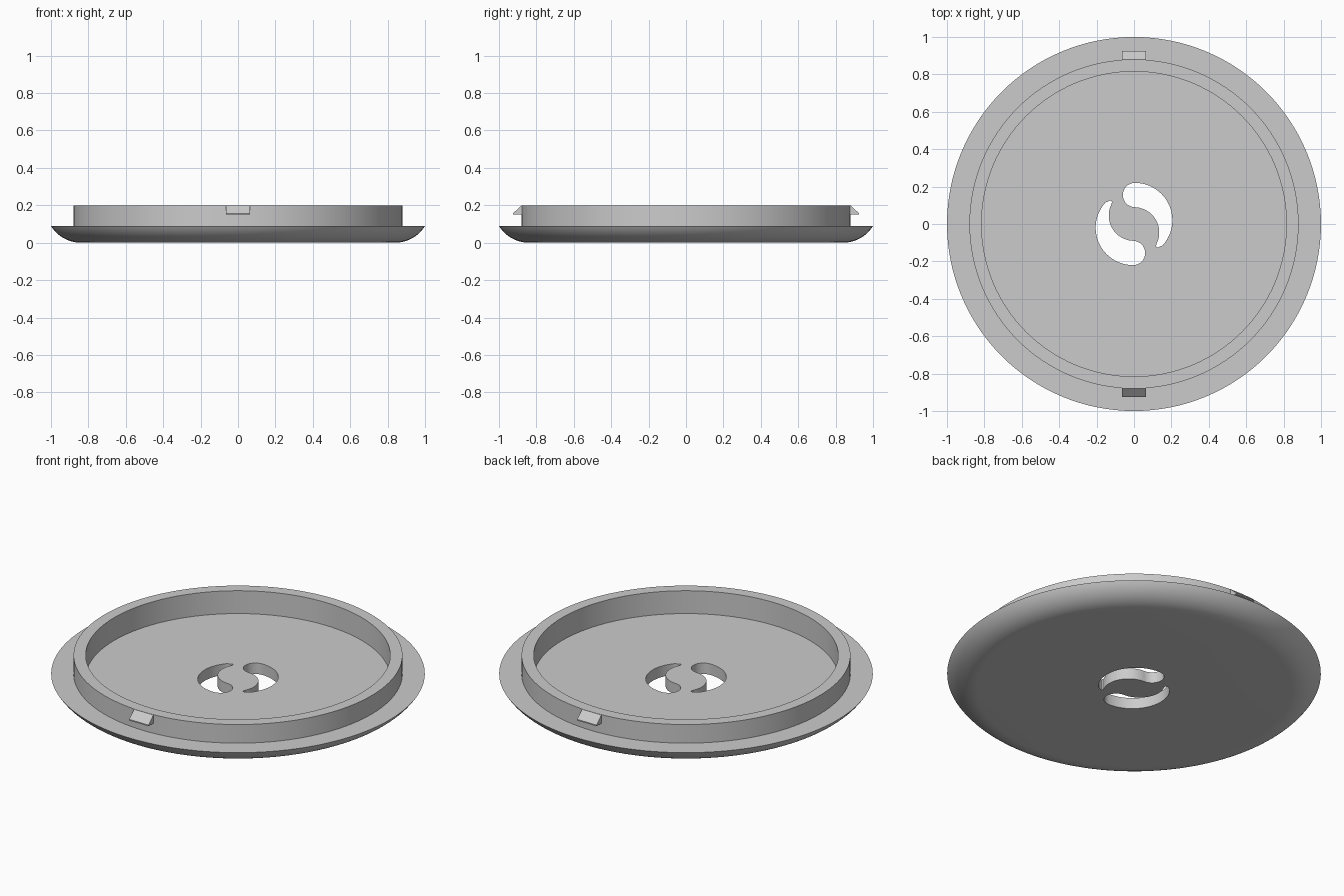
import bpy, bmesh
from math import sin, cos, tau, radians
from mathutils import Matrix

cube = bpy.data.objects.get("Cube")
if cube:
    bpy.data.objects.remove(cube)

SEGMENTS = 128
RIM_Z, TOP_Z, FLOOR_Z = 0.09, 0.2, 0.065

grey = bpy.data.materials.new("light grey plastic")
grey.use_nodes = True
colour = (0.6, 0.6, 0.6, 1)
grey.diffuse_color = colour
grey.node_tree.nodes["Principled BSDF"].inputs["Base Color"].default_value = colour


def finish(name, bm):
    bmesh.ops.recalc_face_normals(bm, faces=bm.faces)
    mesh = bpy.data.meshes.new(name)
    bm.to_mesh(mesh)
    bm.free()
    mesh.materials.append(grey)
    obj = bpy.data.objects.new(name, mesh)
    bpy.context.collection.objects.link(obj)
    return obj


def shade(obj):
    bpy.ops.object.select_all(action='DESELECT')
    obj.select_set(True)
    bpy.context.view_layer.objects.active = obj
    bpy.ops.object.shade_smooth_by_angle(angle=radians(30))


def lathe(name, profile):
    """Turn (radius, height) points about z and cap both ends."""
    bm = bmesh.new()
    rings = [[bm.verts.new((r * cos(tau * i / SEGMENTS), r * sin(tau * i / SEGMENTS), z))
              for i in range(SEGMENTS)] for r, z in profile]
    for a, b in zip(rings, rings[1:]):
        for i in range(SEGMENTS):
            j = (i + 1) % SEGMENTS
            bm.faces.new((a[i], a[j], b[j], b[i]))
    bm.faces.new(rings[0])
    bm.faces.new(rings[-1])
    return finish(name, bm)


def prism(name, points, vector):
    bm = bmesh.new()
    face = bm.faces.new([bm.verts.new(p) for p in points])
    new = bmesh.ops.extrude_face_region(bm, geom=[face])["geom"]
    bmesh.ops.translate(bm, vec=vector,
                        verts=[v for v in new if isinstance(v, bmesh.types.BMVert)])
    return finish(name, bm)


def arc(cx, cy, r, start, end, n):
    angles = [radians(start + (end - start) * i / n) for i in range(n + 1)]
    return [(cx + r * cos(a), cy + r * sin(a)) for a in angles]


# Lid: rounded underside, flat flange, upright ring and sunken floor
lid = lathe("lid", arc(0.84, 0.187, 0.187, -90, -31.3, 14)
            + [(0.88, RIM_Z), (0.88, TOP_Z), (0.815, TOP_Z), (0.815, FLOOR_Z)])

# Two comma-shaped vents cut through the floor
outline = (arc(0.005, 0.155, 0.065, 95, 265, 16)
           + arc(0, -0.045, 0.135, 88, -27, 20)
           + [(0.117, -0.118), (0.122, -0.126), (0.13, -0.125)]
           + arc(0.005, 0.02, 0.2, -42, 88, 24))
for side, sign in (("back", 1), ("front", -1)):
    cutter = prism(side + "_vent_cutter", [(sign * x, sign * y, -0.1) for x, y in outline],
                   (0, 0, 0.25))
    cutter.hide_render = True
    cutter.hide_set(True)
    cut = lid.modifiers.new(side + "_vent", 'BOOLEAN')
    cut.operation = 'DIFFERENCE'
    cut.solver = 'EXACT'
    cut.object = cutter

# Bake the cuts, then drop the cutters
graph = bpy.context.evaluated_depsgraph_get()
baked = bpy.data.meshes.new_from_object(lid.evaluated_get(graph))
lid.modifiers.clear()
lid.data = baked
for side in ("back", "front"):
    bpy.data.objects.remove(bpy.data.objects[side + "_vent_cutter"])
shade(lid)

# Wedge-shaped snap clips on the ring
wedge = [(0.865, 0.15), (0.925, 0.15), (0.925, 0.157), (0.88, 0.199), (0.865, 0.199)]
for side, sign in (("back", 1), ("front", -1)):
    prism(side + "_clip", [(-0.063, sign * y, z) for y, z in wedge], (0.126, 0, 0))
